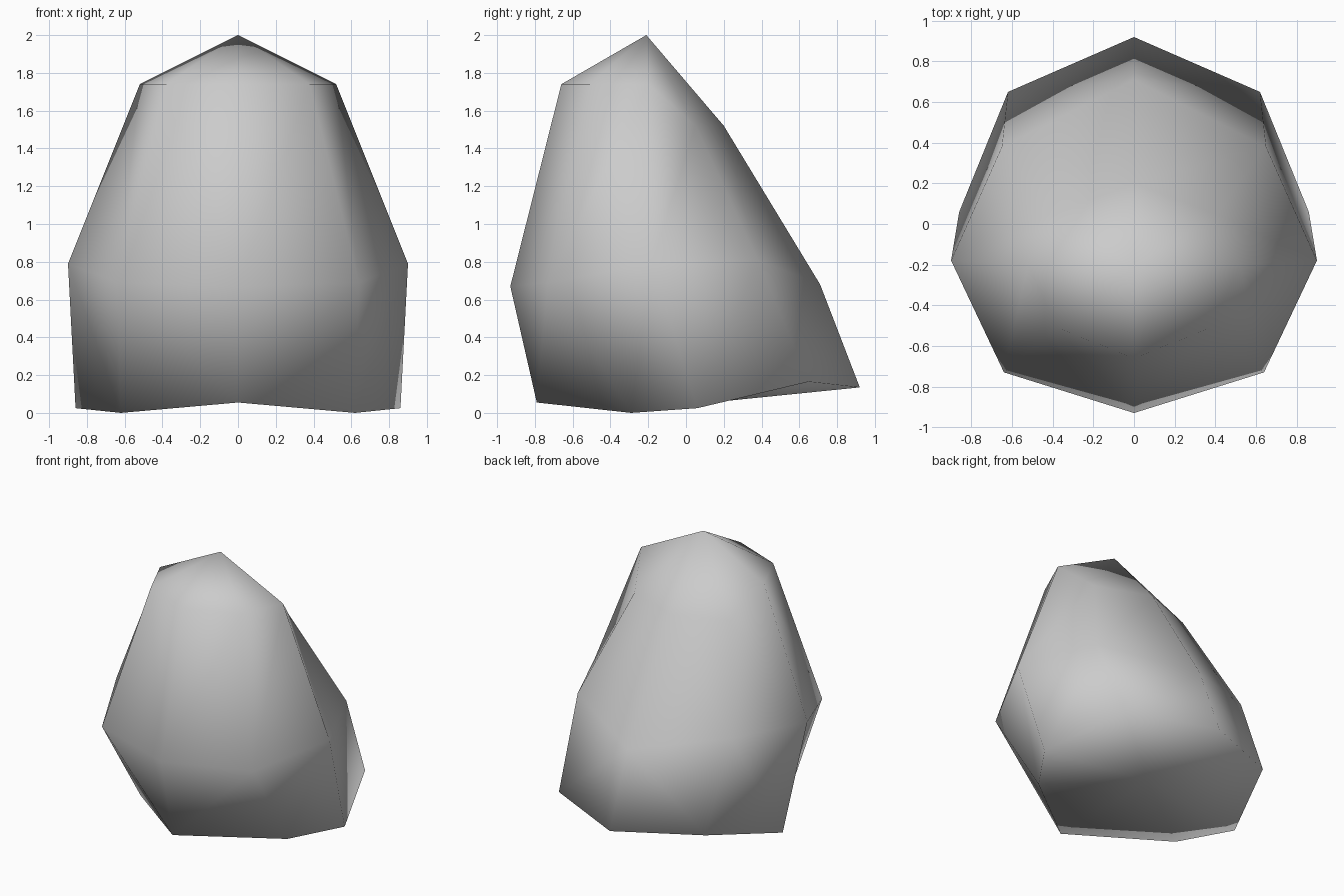
import bpy
import bmesh

cube = bpy.data.objects.get("Cube")
if cube:
    bpy.data.objects.remove(cube, do_unlink=True)


def make_material(name, rgb):
    mat = bpy.data.materials.new(name)
    mat.use_nodes = True
    color = (*rgb, 1.0)
    mat.diffuse_color = color
    mat.node_tree.nodes["Principled BSDF"].inputs["Base Color"].default_value = color
    return mat


# Half outlines of the stone, running from the front middle round to the back middle
crown = [(0, -0.66, 1.74), (0.38, -0.51, 1.74), (0.52, -0.20, 1.74), (0.40, 0.05, 1.52), (0, 0.20, 1.52)]
waist = [(0, -0.93, 0.67), (0.64, -0.73, 0.69), (0.90, -0.18, 0.79), (0.65, 0.38, 0.81), (0, 0.71, 0.68)]
foot = [(0, -0.79, 0.055), (0.62, -0.29, 0), (0.86, 0.06, 0.025), (0.62, 0.65, 0.165), (0, 0.92, 0.135)]
peak = (0, -0.21, 2.0)
underside = (0, 0.15, 0.057)


def build_half_stone():
    bm = bmesh.new()
    rings = [[bm.verts.new(p) for p in ring] for ring in (foot, waist, crown)]
    bottom, top = bm.verts.new(underside), bm.verts.new(peak)
    # Side walls
    for low, high in zip(rings, rings[1:]):
        for i in range(len(low) - 1):
            bm.faces.new((low[i], low[i + 1], high[i + 1], high[i]))
    # Caps: two four-sided faces each, meeting at the pole
    for ring, pole in ((rings[0], bottom), (rings[-1], top)):
        for i in (0, 2):
            bm.faces.new((pole, *ring[i:i + 3]))
    bmesh.ops.recalc_face_normals(bm, faces=bm.faces)
    # Keep the shell facing outwards
    if sum(f.normal.dot(f.calc_center_median() - rings[1][0].co.lerp(rings[1][-1].co, 0.5)) for f in bm.faces) < 0:
        bmesh.ops.reverse_faces(bm, faces=bm.faces)
    mesh = bpy.data.meshes.new("stone")
    bm.to_mesh(mesh)
    bm.free()
    return mesh


# Stone: mirrored half shell, smooth all over
stone = bpy.data.objects.new("stone", build_half_stone())
bpy.context.collection.objects.link(stone)
stone.data.materials.append(make_material("stone grey", (0.6, 0.6, 0.6)))
stone.data.shade_smooth()
mirror = stone.modifiers.new("mirror", "MIRROR")
mirror.use_axis = (True, False, False)
mirror.use_mirror_merge = True
mirror.merge_threshold = 0.001
